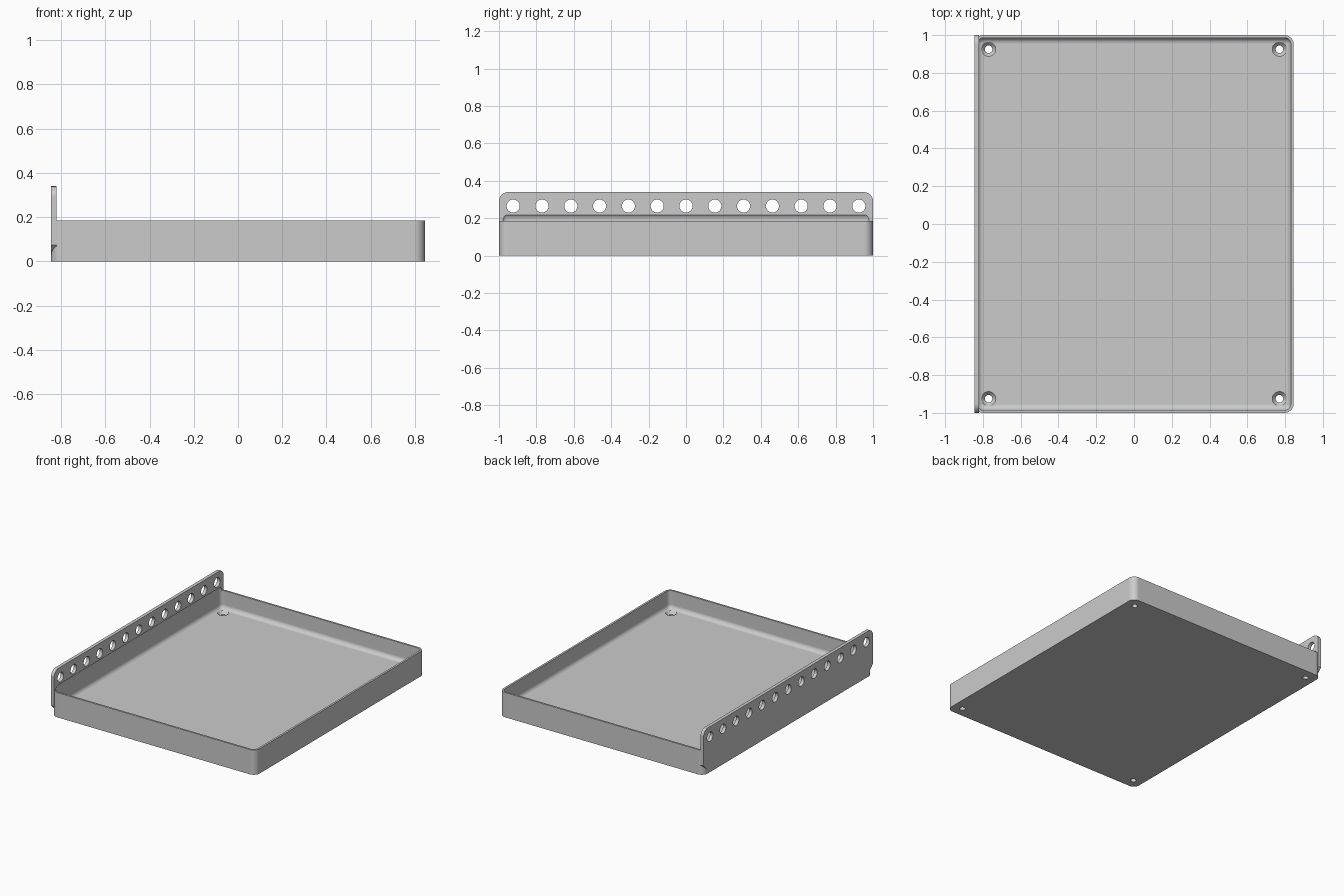
import bpy, bmesh, math
from mathutils import Matrix, Vector

cube = bpy.data.objects.get("Cube")
if cube:
    bpy.data.objects.remove(cube, do_unlink=True)

W, D, H = 0.845, 1.0, 0.185     # half width, half depth, wall height
FLOOR = 0.05
PLATE_IN = -0.82                # inner face of the rail plate

grey = bpy.data.materials.new("plain grey")
grey.use_nodes = True
colour = (0.6, 0.6, 0.6, 1)
grey.diffuse_color = colour
grey.node_tree.nodes["Principled BSDF"].inputs["Base Color"].default_value = colour


def make(name, bm):
    bmesh.ops.recalc_face_normals(bm, faces=bm.faces)
    mesh = bpy.data.meshes.new(name)
    bm.to_mesh(mesh)
    bm.free()
    mesh.materials.append(grey)
    obj = bpy.data.objects.new(name, mesh)
    bpy.context.collection.objects.link(obj)
    return obj


def box(lo, hi):
    bm = bmesh.new()
    lo, hi = Vector(lo), Vector(hi)
    bmesh.ops.create_cube(bm, size=1, matrix=Matrix.Translation((lo + hi) / 2)
                          @ Matrix.Diagonal((*(hi - lo), 1)))
    return bm


def bevel(bm, edges, radius, segments):
    bmesh.ops.bevel(bm, geom=edges, offset=radius, offset_type='OFFSET',
                    segments=segments, profile=0.5, affect='EDGES')


def edges_along(bm, axis, test=lambda mid: True):
    return [e for e in bm.edges
            if abs((e.verts[0].co - e.verts[1].co).normalized()[axis]) > 0.99
            and test((e.verts[0].co + e.verts[1].co) / 2)]


def cone(bm, centre, r1, r2, depth, rotation=Matrix()):
    bmesh.ops.create_cone(bm, cap_ends=True, segments=32, radius1=r1, radius2=r2,
                          depth=depth, matrix=Matrix.Translation(centre) @ rotation)


def boolean(target, tool, operation):
    tool.hide_render = True
    mod = target.modifiers.new(operation, 'BOOLEAN')
    mod.operation, mod.object, mod.solver = operation, tool, 'EXACT'
    bpy.context.view_layer.objects.active = target
    bpy.ops.object.modifier_apply(modifier=mod.name)
    bpy.data.objects.remove(tool, do_unlink=True)


# Tray body with rounded upright corners
bm = box((-W, -D, 0), (W, D, H))
bevel(bm, edges_along(bm, 2), 0.048, 10)
tray = make("tray", bm)

# Rail plate: rounded top corners, chamfered bottom corners
bm = box((-W, -D, 0.025), (PLATE_IN, D, 0.34))
bevel(bm, edges_along(bm, 0, lambda m: m.z > 0.2), 0.05, 10)
bevel(bm, edges_along(bm, 0, lambda m: m.z < 0.03), 0.05, 1)
boolean(tray, make("rail_plate", bm), 'UNION')

# Hollow with every edge rounded, undercutting the plate slightly
bm = box((-0.83, -0.986, FLOOR), (0.83, 0.986, 0.226))
bevel(bm, bm.edges[:], 0.032, 8)
boolean(tray, make("hollow_cutter", bm), 'DIFFERENCE')

# Row of round holes through the plate
bm = bmesh.new()
for i in range(13):
    cone(bm, (-W, (i - 6) * 0.154, 0.265), 0.035, 0.035, 0.2,
         Matrix.Rotation(math.pi / 2, 4, 'Y'))
boolean(tray, make("rail_hole_cutter", bm), 'DIFFERENCE')

# Countersunk screw holes in the floor corners
bores, sinks = bmesh.new(), bmesh.new()
for x in (-0.77, 0.77):
    for y in (-0.925, 0.925):
        cone(bores, (x, y, 0.03), 0.02, 0.02, 0.2)
        cone(sinks, (x, y, FLOOR), 0.02, 0.056, 0.04)
boolean(tray, make("bore_cutter", bores), 'DIFFERENCE')
boolean(tray, make("countersink_cutter", sinks), 'DIFFERENCE')

# Smooth the rounds and keep the flats flat
bpy.ops.object.select_all(action='DESELECT')
tray.select_set(True)
bpy.context.view_layer.objects.active = tray
bpy.ops.object.shade_smooth_by_angle(angle=math.radians(30))
weighted = tray.modifiers.new("weighted_normals", 'WEIGHTED_NORMAL')
weighted.keep_sharp = True
